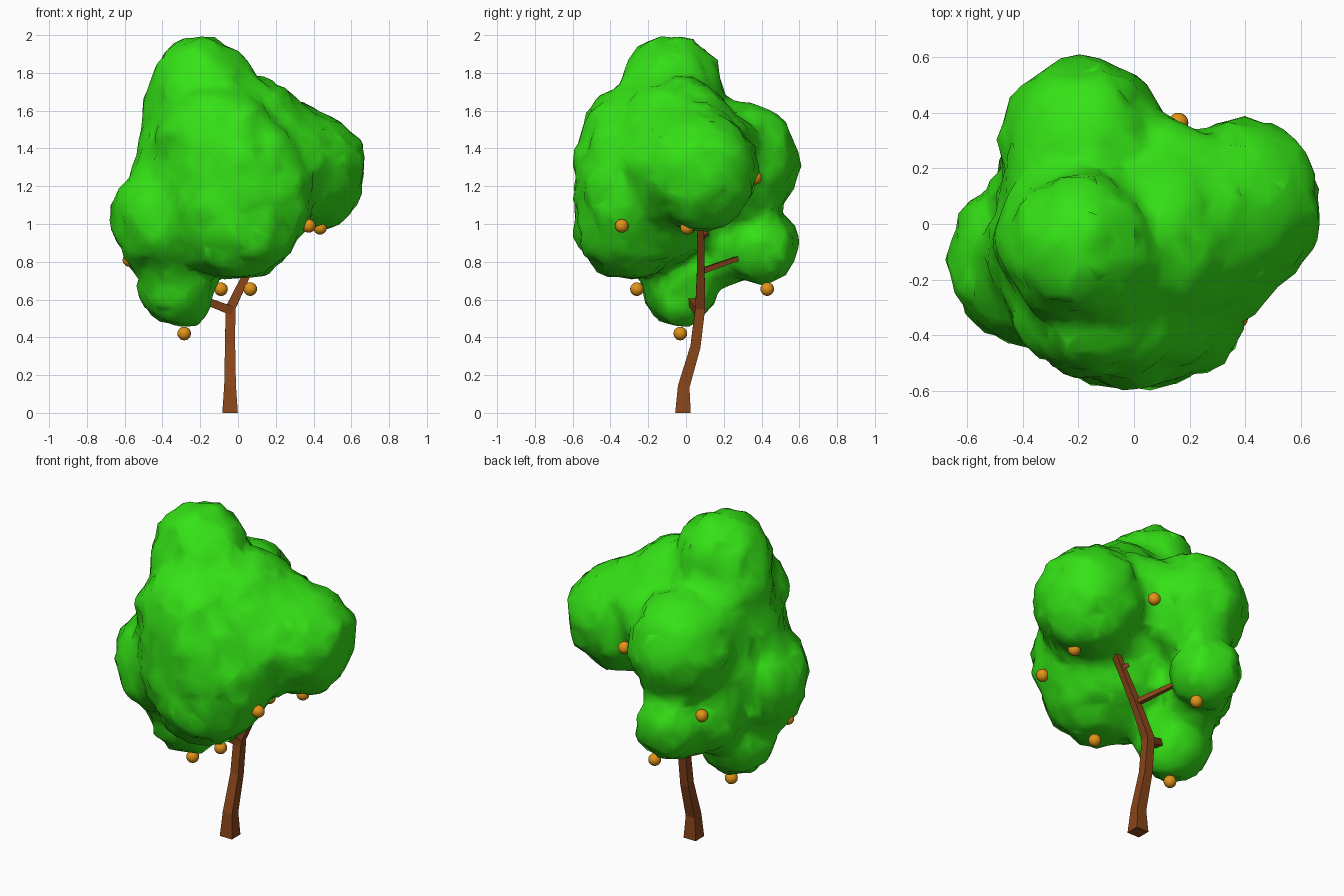
import bpy, bmesh
from mathutils import Vector, Matrix

if "Cube" in bpy.data.objects:
    bpy.data.objects.remove(bpy.data.objects["Cube"])


def material(name, color):
    m = bpy.data.materials.new(name)
    m.diffuse_color = (*color, 1)
    m.use_nodes = True
    m.node_tree.nodes["Principled BSDF"].inputs["Base Color"].default_value = m.diffuse_color
    return m


GREEN = material("leaf_green", (0.035, 0.76, 0.008))
BROWN = material("bark_brown", (0.25, 0.06, 0.01))
ORANGE = material("fruit_orange", (0.75, 0.29, 0.008))


def make_object(name, bm, mat, smooth):
    me = bpy.data.meshes.new(name)
    bmesh.ops.recalc_face_normals(bm, faces=bm.faces)
    for f in bm.faces:
        f.smooth = smooth
    bm.to_mesh(me)
    bm.free()
    ob = bpy.data.objects.new(name, me)
    me.materials.append(mat)
    bpy.context.collection.objects.link(ob)
    return ob


def square_limb(name, path):
    """Four-sided limb along (x, y, z, half_width) points."""
    bm = bmesh.new()
    pts = [Vector(p[:3]) for p in path]
    rings = []
    for i, p in enumerate(pts):
        d = (pts[min(i + 1, len(pts) - 1)] - pts[max(i - 1, 0)]).normalized()
        if p.z < 0.01:
            d = Vector((0, 0, 1))
        ref = Vector((0, 1, 0)) if abs(d.y) < 0.7 else Vector((0, 0, 1))
        u = ref.cross(d).normalized()
        v = d.cross(u)
        h = path[i][3]
        rings.append([bm.verts.new(p + u * a * h + v * b * h)
                      for a, b in ((-1, -1), (1, -1), (1, 1), (-1, 1))])
    for a, b in zip(rings, rings[1:]):
        for k in range(4):
            n = (k + 1) % 4
            bm.faces.new((a[k], a[n], b[n], b[k]))
    bm.faces.new(rings[0])
    bm.faces.new(rings[-1])
    return make_object(name, bm, BROWN, False)


# Trunk and branches
square_limb("trunk", [(-.042, -.016, 0, .041), (-.042, -.012, .14, .031),
                      (-.042, .05, .35, .027), (-.04, .075, .555, .026),
                      (.045, .078, .73, .021), (.22, .078, 1.05, .017)])
square_limb("left_branch", [(-.03, .07, .54, .024), (-.15, .035, .585, .02),
                            (-.27, 0, .65, .014)])
square_limb("back_branch", [(.05, .08, .75, .015), (-.06, .28, .82, .012),
                            (-.13, .38, .86, .01)])
square_limb("upper_twig", [(.16, .08, .93, .014), (.13, .11, .95, .011)])

# Leaf crown: main lobes, then fillers that soften the valleys between them
LOBES = [
    ((-.03, -.21, 1.22), (.42, .39, .48)),   # middle
    ((.0, -.30, 1.0), (.33, .295, .30)),     # lower front
    ((-.19, -.08, 1.67), (.28, .28, .335)),  # top
    ((.08, -.06, 1.44), (.30, .33, .34)),    # right shoulder
    ((.375, .06, 1.28), (.30, .32, .32)),    # right
    ((-.37, -.13, 1.03), (.30, .31, .32)),   # left
    ((-.18, .27, 1.32), (.31, .33, .33)),    # back
    ((-.18, .395, .89), (.20, .20, .21)),    # small back
    ((-.32, -.04, .67), (.215, .205, .22)),  # small bottom
    ((-.10, -.28, 1.43), (.34, .28, .32)),   # filler: front below top
    ((.13, .16, 1.40), (.22, .20, .24)),     # filler: back to right
    ((.45, .15, 1.29), (.21, .21, .23)),     # filler: back right corner
    ((.15, -.32, 1.16), (.25, .24, .32)),    # filler: front right
    ((.25, -.10, 1.31), (.28, .28, .29)),    # filler: middle to right
    ((.27, .03, 1.42), (.24, .26, .24)),     # filler: right slope
    ((-.29, .20, .89), (.19, .21, .21)),     # filler: under back
    ((-.32, .08, 1.15), (.19, .22, .27)),    # filler: left to back
    ((-.31, -.10, 1.34), (.23, .25, .27)),   # filler: left to top
    ((-.27, -.06, 1.60), (.235, .24, .25)),  # filler: top left
    ((-.25, -.09, 1.77), (.20, .22, .21)),   # filler: top flat
    ((-.07, -.10, 1.62), (.22, .25, .25)),   # filler: top to shoulder
    ((-.20, .12, 1.42), (.28, .25, .24)),    # filler: top to back
]
bm = bmesh.new()
for c, r in LOBES:
    bmesh.ops.create_icosphere(bm, subdivisions=3, radius=1,
                               matrix=Matrix.LocRotScale(Vector(c), None, Vector(r)))
crown = make_object("leaf_crown", bm, GREEN, True)
mod = crown.modifiers.new("fuse", 'REMESH')
mod.mode = 'VOXEL'
mod.voxel_size = 0.035
mod.use_smooth_shade = True
mod = crown.modifiers.new("soften", 'SMOOTH')
mod.factor = 0.5
mod.iterations = 12
tex = bpy.data.textures.new("lumps", 'CLOUDS')
tex.noise_scale = 0.12
mod = crown.modifiers.new("lumps", 'DISPLACE')
mod.texture = tex
mod.texture_coords = 'LOCAL'
mod.strength = 0.07
mod.mid_level = 0.45
mod = crown.modifiers.new("facets", 'DECIMATE')
mod.ratio = 0.25

# Fruits hanging at the edges of the crown
FRUITS = [(.16, .365, 1.245), (.375, -.34, .99), (.435, .005, .98), (-.575, -.16, .81),
          (-.285, -.03, .42), (-.09, .43, .655), (.065, -.26, .655), (-.38, .39, .985)]
for i, c in enumerate(FRUITS):
    bm = bmesh.new()
    bmesh.ops.create_uvsphere(bm, u_segments=16, v_segments=10, radius=.036,
                              matrix=Matrix.Translation(c))
    make_object(f"fruit_{i + 1}", bm, ORANGE, True)
